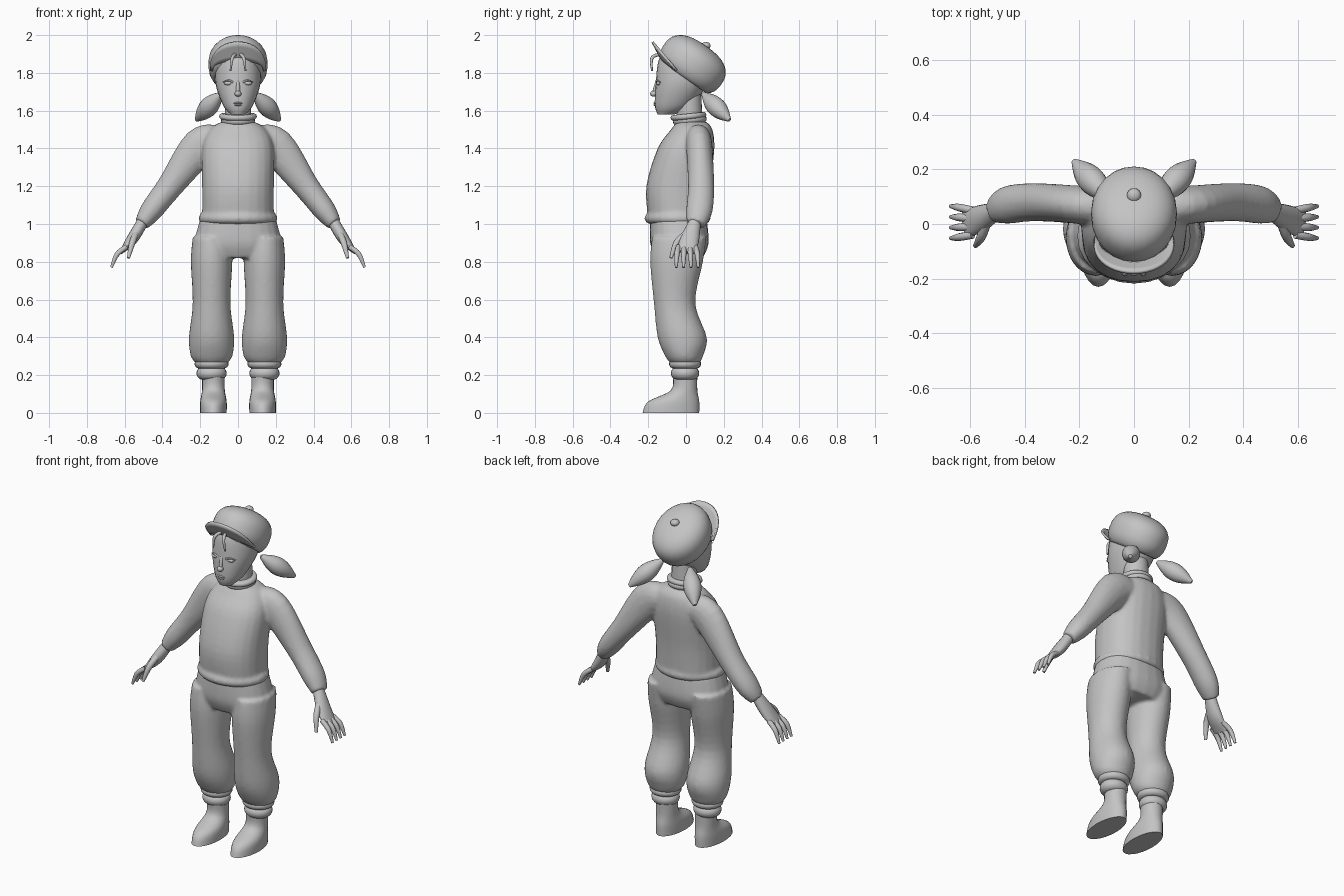
import bpy, bmesh, math
from mathutils import Vector, Matrix

cube = bpy.data.objects.get("Cube")
if cube:
    bpy.data.objects.remove(cube)

shade = (0.55, 0.55, 0.55, 1)
grey = bpy.data.materials.new("plain_grey")
grey.use_nodes = True
grey.diffuse_color = shade
grey.node_tree.nodes["Principled BSDF"].inputs["Base Color"].default_value = shade
SIDES = {"right": -1, "left": 1}


def smooth_rows(rows, steps=5):
    """Run a smooth curve through the key rows."""
    keys = [Vector(row) for row in rows]
    keys = [keys[0], *keys, keys[-1]]
    result = []
    for before, start, end, after in zip(keys, keys[1:], keys[2:], keys[3:]):
        leave, arrive = (end - before) / 2, (after - start) / 2
        for step in range(steps):
            f = step / steps
            rise = f * f * (3 - 2 * f)
            result.append(start + (end - start) * rise + leave * (f * (1 - f) ** 2)
                          - arrive * (f * f * (1 - f)))
    return result + [keys[-1]]


def signed_power(value, power):
    return math.copysign(abs(value) ** power, value)


def oval(centre, across, along, sides, fullness):
    angles = [math.tau * i / sides for i in range(sides)]
    return [centre + across * signed_power(math.cos(a), fullness)
            + along * signed_power(math.sin(a), fullness) for a in angles]


def skin(bm, rings):
    """Join rings of points into a closed body."""
    loops = [[bm.verts.new(point) for point in ring] for ring in rings]
    for low, high in zip(loops, loops[1:]):
        for i in range(len(low)):
            bm.faces.new((low[i - 1], low[i], high[i], high[i - 1]))
    bm.faces.new(loops[0])
    bm.faces.new(loops[-1])


def stack(bm, rows, x=0, fullness=1, matrix=Matrix()):
    """Level ovals; each row is height, half width, reach forward, reach back."""
    rings = []
    for z, width, front, back in rows:
        ring = oval(Vector((x, (back - front) / 2, z)), Vector((width, 0, 0)),
                    Vector((0, (front + back) / 2, 0)), 24, fullness)
        rings.append([matrix @ point for point in ring])
    skin(bm, rings)


def roll(bm, z, height, width, front, back, x=0, matrix=Matrix()):
    """Rounded band of cloth."""
    rows = []
    for k in range(-4, 5):
        angle = k * math.pi / 8
        inset = (1 - math.cos(angle)) * height / 2
        rows.append((z + math.sin(angle) * height / 2, width - inset, front - inset, back - inset))
    stack(bm, rows, x, matrix=matrix)


def tube(bm, rows, side=1, sides=16):
    """Ovals across a path; each row is x, y, z, thickness, depth."""
    points = [Vector((side * row[0], row[1], row[2])) for row in rows]
    rings = []
    for i, point in enumerate(points):
        heading = (points[min(i + 1, len(points) - 1)] - points[max(i - 1, 0)]).normalized()
        along = Vector((0, 1, 0))
        along = (along - heading * along.dot(heading)).normalized()
        rings.append(oval(point, along * rows[i][4], heading.cross(along) * rows[i][3], sides, 1))
    skin(bm, rings)


def strand(bm, radius, start, middle, end, side=1):
    """Thin tube that narrows at its end."""
    rows = [(*start, radius, radius), (*middle, radius, radius), (*end, radius / 2, radius / 2)]
    tube(bm, smooth_rows(rows), side, 10)


def ball(bm, centre, size):
    matrix = Matrix.Translation(centre) @ Matrix.Diagonal((*size, 1))
    bmesh.ops.create_uvsphere(bm, u_segments=16, v_segments=10, radius=1, matrix=matrix)


def finish(name, bm, blend=False):
    bmesh.ops.recalc_face_normals(bm, faces=bm.faces)
    mesh = bpy.data.meshes.new(name)
    bm.to_mesh(mesh)
    bm.free()
    mesh.materials.append(grey)
    mesh.polygons.foreach_set("use_smooth", [True] * len(mesh.polygons))
    mesh.set_sharp_from_angle(angle=math.radians(50))
    part = bpy.data.objects.new(name, mesh)
    bpy.context.collection.objects.link(part)
    if blend:
        remesh = part.modifiers.new("blend", "REMESH")
        remesh.mode, remesh.voxel_size, remesh.use_smooth_shade = "VOXEL", 0.01, True
        soften = part.modifiers.new("soften", "SMOOTH")
        soften.factor, soften.iterations = 0.5, 6
    return part


# Sweater: body, hem and sleeves blended together
bm = bmesh.new()
stack(bm, smooth_rows([(1.02, .19, .2, .12), (1.2, .19, .21, .13), (1.4, .19, .15, .15),
                       (1.5, .15, .08, .14), (1.54, .09, .05, .11)]), fullness=.88)
roll(bm, 1.03, .06, .21, .22, .13)
for side in SIDES.values():
    tube(bm, smooth_rows([(.1, .06, 1.44, .08, .07), (.2, .07, 1.41, .1, .07), (.36, .08, 1.2, .07, .07),
                          (.46, .07, 1.07, .06, .07), (.51, .05, 1, .04, .05)]), side)
finish("sweater", bm, blend=True)

# Trousers: seat and two baggy legs
bm = bmesh.new()
stack(bm, smooth_rows([(.82, .2, .16, .09), (.9, .23, .19, .12), (1.03, .2, .19, .11)]), fullness=.88)
for side in SIDES.values():
    stack(bm, smooth_rows([(.93, .1, .18, .11), (.8, .11, .19, .09), (.58, .1, .17, .05),
                           (.4, .12, .15, .11), (.3, .11, .11, .09), (.26, .08, .08, .07)]), side * .14)
finish("trousers", bm, blend=True)

for label, side in SIDES.items():
    # Gathered ankle cuff
    bm = bmesh.new()
    roll(bm, .26, .05, .09, .09, .08, side * .14)
    roll(bm, .21, .07, .08, .08, .07, side * .14)
    finish(label + "_ankle_cuff", bm)

    # Boot
    bm = bmesh.new()
    stack(bm, smooth_rows([(.2, .06, .07, .06), (.12, .06, .08, .06),
                           (.06, .07, .2, .07), (0, .07, .23, .07)]), side * .13)
    finish(label + "_boot", bm)

    # Hand: palm, four fanned fingers and a thumb
    bm = bmesh.new()
    tube(bm, smooth_rows([(.5, .05, 1.02, .03, .03), (.56, .02, .92, .03, .05), (.62, 0, .85, .01, .05)]), side)
    for k in range(4):
        y = .03 * k - .04
        strand(bm, .014, (.59, y, .88), (.64, y * 1.2, .84), (.67, y * 1.3, .77), side)
    strand(bm, .017, (.54, 0, .95), (.56, -.05, .9), (.58, -.08, .82), side)
    finish(label + "_hand", bm)

    # Leaf-shaped pigtail
    bm = bmesh.new()
    root, end = Vector((.09, .09, 1.69)), Vector((.22, .23, 1.55))
    rows = []
    for k in range(13):
        f = k / 12
        radius = .01 + .04 * math.sin(math.pi * f)
        rows.append((*root.lerp(end, f), radius, radius))
    tube(bm, rows, side)
    finish(label + "_pigtail", bm)

    # Almond eye under its lid
    bm = bmesh.new()
    ball(bm, (side * .05, -.144, 1.745), (.024, .014, .011))
    finish(label + "_eye", bm)
    bm = bmesh.new()
    strand(bm, .005, (.025, -.155, 1.75), (.05, -.155, 1.76), (.08, -.135, 1.75), side)
    finish(label + "_eyelid", bm)

    # Lock of hair on the forehead
    bm = bmesh.new()
    strand(bm, .009, (.01, -.13, 1.9), (.03, -.18, 1.88), (.04, -.18, 1.81), side)
    finish(label + "_forelock", bm)

# Neck and tilted double collar
bm = bmesh.new()
stack(bm, [(1.5, .07, .05, .09), (1.7, .07, .05, .08)])
finish("neck", bm)
bm = bmesh.new()
lean = Matrix.Translation((0, .02, 1.55)) @ Matrix.Rotation(.1, 4, "X")
roll(bm, 0, .04, .09, .09, .09, matrix=lean)
roll(bm, .02, .03, .1, .1, .09, matrix=lean)
finish("collar", bm)

# Head, nose and lips
bm = bmesh.new()
stack(bm, smooth_rows([(1.58, .04, .15, -.06), (1.63, .08, .165, .03), (1.75, .12, .16, .12),
                       (1.88, .11, .14, .15), (1.95, .05, .07, .1)]), fullness=.94)
finish("head", bm)
bm = bmesh.new()
strand(bm, .01, (0, -.17, 1.69), (0, -.16, 1.73), (0, -.15, 1.77))
ball(bm, (0, -.17, 1.69), (.018, .02, .016))
finish("nose", bm)
bm = bmesh.new()
ball(bm, (0, -.16, 1.64), (.024, .012, .006))
ball(bm, (0, -.16, 1.63), (.02, .012, .006))
finish("lips", bm)

# Cap crown, tipped back, with its button
tip = Matrix.Translation((0, -.01, 1.78)) @ Matrix.Rotation(math.radians(-35), 4, "X")
bm = bmesh.new()
rows = []
for k in range(15):
    angle = -.7 + k * .16
    reach = .185 * max(math.cos(angle), 0) ** .8
    rows.append((.08 + .12 * signed_power(math.sin(angle), .8), reach * .85, reach, reach))
stack(bm, rows, matrix=tip)
finish("cap_crown", bm)
bm = bmesh.new()
ball(bm, tip @ Vector((0, 0, .2)), (.026, .026, .02))
finish("cap_button", bm)

# Upturned visor, swept from the rim
bm = bmesh.new()
arcs = []
for k in range(5):
    out, arc = k / 4, []
    for i in range(-10, 11):
        angle = i * math.pi / 20
        bow = max(math.cos(angle), 0) ** .75
        arc.append(bm.verts.new(tip @ Vector((math.sin(angle) * (.13 + .015 * out),
                                              -.05 - bow * (.09 + .1 * out), .01 + .05 * out * bow))))
    arcs.append(arc)
for inner, outer in zip(arcs, arcs[1:]):
    for i in range(len(inner) - 1):
        bm.faces.new((inner[i], inner[i + 1], outer[i + 1], outer[i]))
visor = finish("cap_visor", bm)
visor.modifiers.new("thickness", "SOLIDIFY").thickness = .012
